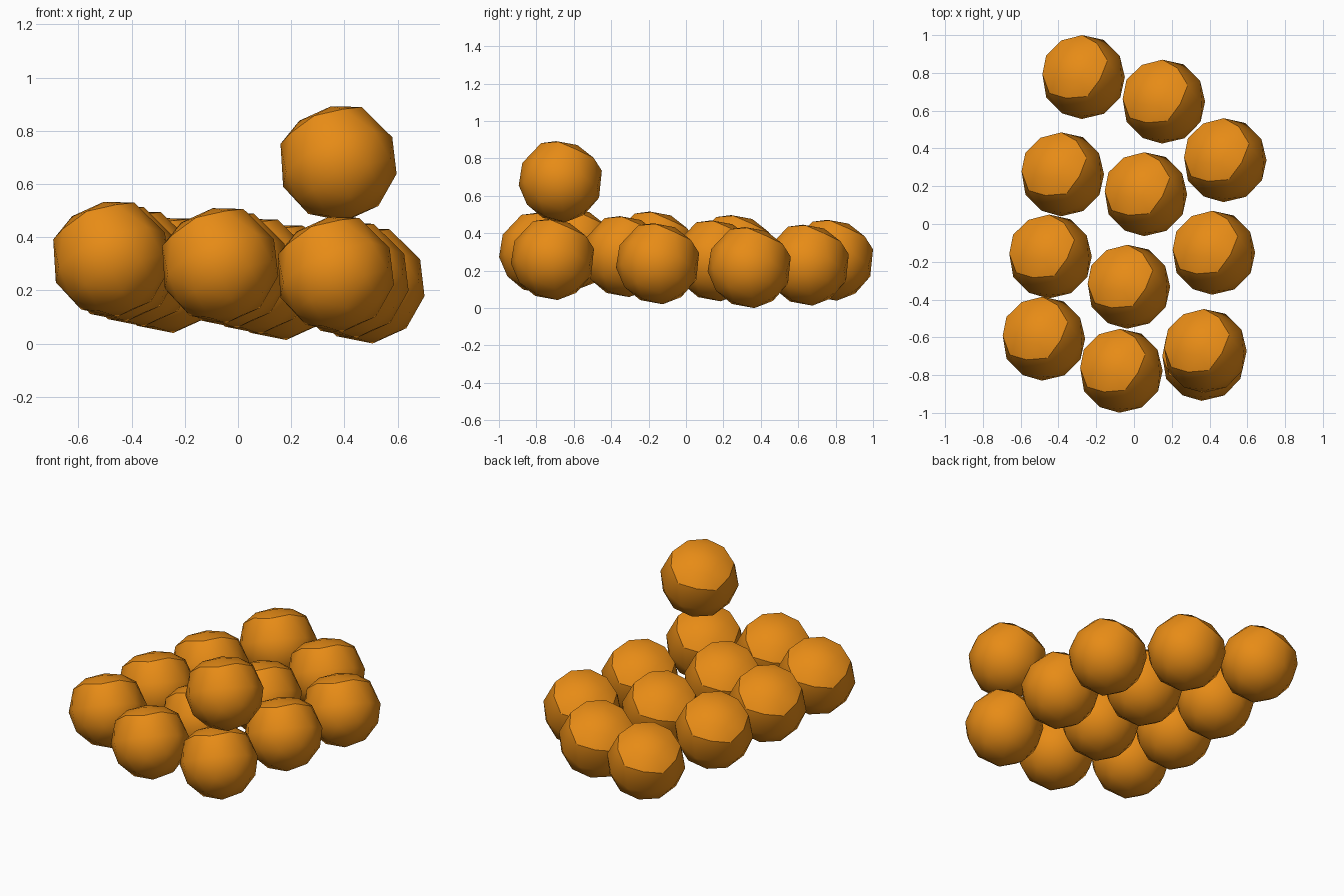
import bpy, bmesh
from mathutils import Vector

if "Cube" in bpy.data.objects:
    bpy.data.objects.remove(bpy.data.objects["Cube"])

R = 0.226
# tilt shared by every ball: flattened cap leans to the back left
AXIS = Vector((-0.36, 0.36, 0.86)).normalized()
TILT = AXIS.to_track_quat('Z', 'Y').to_matrix()

mat = bpy.data.materials.new("orange_skin")
mat.diffuse_color = (0.80, 0.26, 0.008, 1)
mat.use_nodes = True
mat.node_tree.nodes["Principled BSDF"].inputs["Base Color"].default_value = mat.diffuse_color

# one low-poly ball with a shallow cap
bm = bmesh.new()
bmesh.ops.create_icosphere(bm, subdivisions=2, radius=1.0)
cap = {v for v in bm.verts if v.co.z > 0.44}
for v in cap:
    z = v.co.z
    if z > 0.95:
        v.co.z = 0.89
    elif z > 0.7:
        v.co *= 0.94
    else:
        v.co.z += 0.15
        v.co.normalize()
cap_faces = {f for f in bm.faces if all(v in cap for v in f.verts)}
for f in bm.faces:
    f.smooth = True
for e in bm.edges:
    if sum(f in cap_faces for f in e.link_faces) == 1:
        e.smooth = False
for v in bm.verts:
    v.co = TILT @ v.co * R
mesh = bpy.data.meshes.new("ball")
bm.to_mesh(mesh)
bm.free()
mesh.materials.append(mat)
low = min(v.co.z for v in mesh.vertices)


def layer_z(x, y):
    return 0.276 - 0.072 * x - 0.033 * y


def ball(name, x, y, z):
    ob = bpy.data.objects.new(name, mesh)
    ob.location = (x, y, z)
    bpy.context.collection.objects.link(ob)
    return ob


# slanted bottom layer
layer = [(-0.27, 0.78), (0.155, 0.65), (0.48, 0.34), (-0.38, 0.265),
         (0.06, 0.16), (-0.445, -0.17), (0.42, -0.15), (-0.03, -0.33),
         (-0.48, -0.605), (-0.07, -0.775), (0.365, -0.712)]
balls = [ball(f"bottom_orange_{i + 1}", x, y, layer_z(x, y))
         for i, (x, y) in enumerate(layer)]

# single ball on top
balls.append(ball("top_orange", 0.375, -0.67, 0.69))

# rest on the floor
drop = min(b.location.z for b in balls) + low
for b in balls:
    b.location.z -= drop
